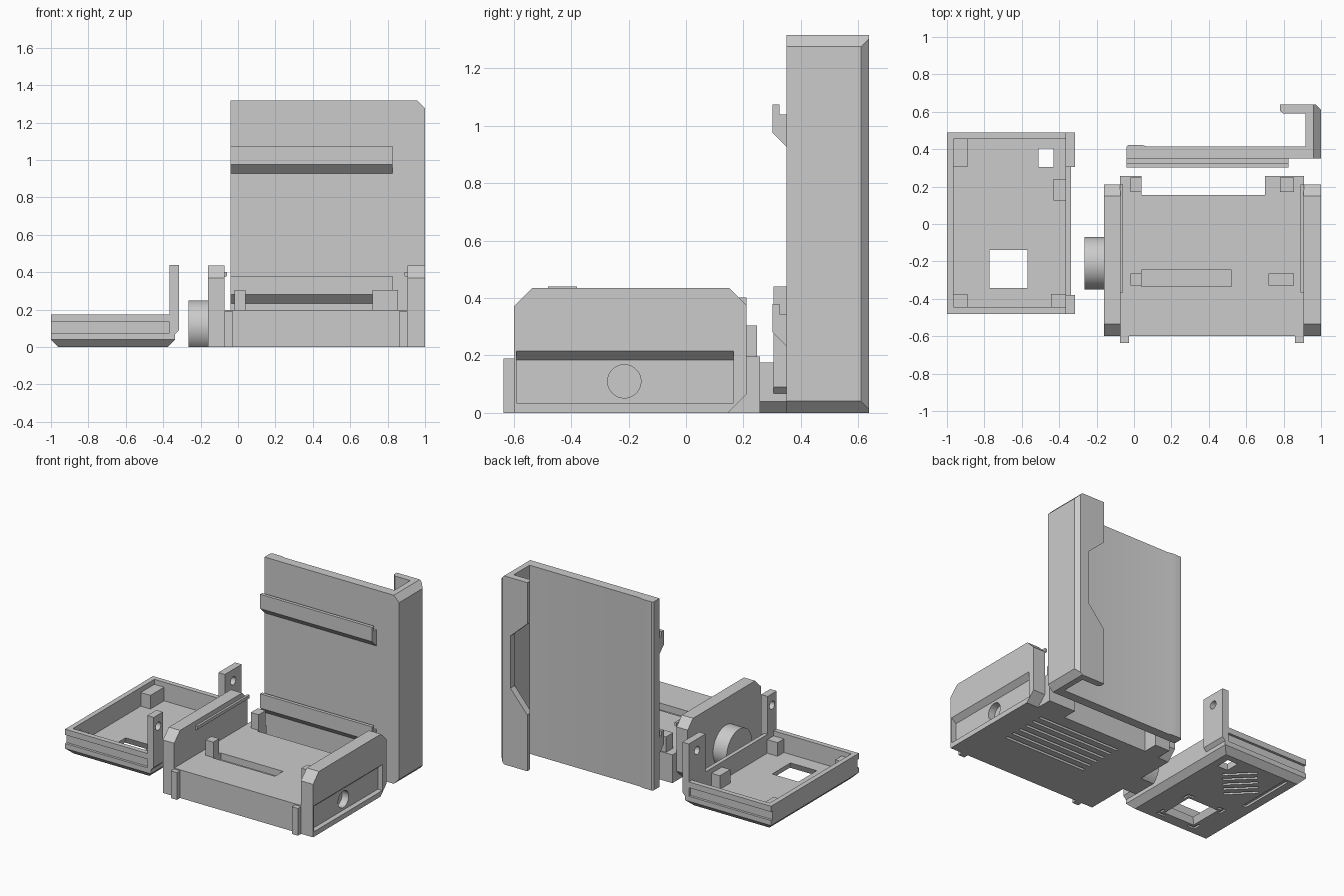
import bpy
import bmesh
from math import radians
from mathutils import Matrix, Vector

cube = bpy.data.objects.get("Cube")
if cube:
    bpy.data.objects.remove(cube, do_unlink=True)

grey = bpy.data.materials.new("plain grey plastic")
grey.use_nodes = True
COLOUR = (0.6, 0.6, 0.6, 1)
grey.diffuse_color = COLOUR
grey.node_tree.nodes["Principled BSDF"].inputs["Base Color"].default_value = COLOUR


def finish(bm, name):
    bmesh.ops.recalc_face_normals(bm, faces=bm.faces)
    mesh = bpy.data.meshes.new(name)
    bm.to_mesh(mesh)
    bm.free()
    mesh.materials.append(grey)
    obj = bpy.data.objects.new(name, mesh)
    bpy.context.collection.objects.link(obj)
    return obj


def prism(name, axis, profile, lo, hi):
    """Extrude a 2D profile along an axis."""
    place = {"x": lambda a, b, t: (t, a, b),
             "y": lambda a, b, t: (a, t, b),
             "z": lambda a, b, t: (a, b, t)}[axis]
    bm = bmesh.new()
    face = bm.faces.new([bm.verts.new(place(a, b, lo)) for a, b in profile])
    out = bmesh.ops.extrude_face_region(bm, geom=[face])
    verts = [v for v in out["geom"] if isinstance(v, bmesh.types.BMVert)]
    bmesh.ops.translate(bm, verts=verts, vec=Vector(place(0, 0, hi - lo)))
    return finish(bm, name)


def box(name, x, y, z, foot=0.0):
    """Box from ranges; foot chamfers the bottom rim."""
    bm = bmesh.new()
    bmesh.ops.create_cube(bm, size=1)
    for v in bm.verts:
        v.co = [r[0] if c < 0 else r[1] for c, r in zip(v.co, (x, y, z))]
    if foot:
        rim = [e for e in bm.edges if all(v.co.z == z[0] or abs(v.co.z - z[0]) < 1e-5 for v in e.verts)]
        bmesh.ops.bevel(bm, geom=rim, offset=foot, segments=1, affect="EDGES")
    return finish(bm, name)


def rod(name, radius, x, y, z):
    """Cylinder lying along x."""
    bm = bmesh.new()
    bmesh.ops.create_cone(bm, cap_ends=True, segments=48, radius1=radius,
                          radius2=radius, depth=x[1] - x[0])
    bm.transform(Matrix.Translation((sum(x) / 2, y, z)) @ Matrix.Rotation(radians(90), 4, "Y"))
    return finish(bm, name)


def select(obj):
    bpy.ops.object.select_all(action="DESELECT")
    obj.select_set(True)
    bpy.context.view_layer.objects.active = obj


def cut(target, cutters):
    """Subtract each cutter, then discard it."""
    select(target)
    for cutter in cutters:
        cutter.hide_render = True
        mod = target.modifiers.new("cut", "BOOLEAN")
        mod.operation = "DIFFERENCE"
        mod.solver = "EXACT"
        mod.object = cutter
        bpy.ops.object.modifier_apply(modifier=mod.name)
        bpy.data.objects.remove(cutter, do_unlink=True)


# ---- Lid tray with side grooves and vents
tray = box("lid_tray", (-1, -0.337), (-0.48, 0.49), (0, 0.175), foot=0.04)
cuts = [box("cavity", (-0.965, -0.365), (-0.445, 0.455), (0.045, 0.3)),
        box("port", (-0.51, -0.43), (0.305, 0.405), (-0.1, 0.1)),
        box("cable_groove", (-0.9, -0.87), (0.02, 0.43), (-0.1, 0.015))]
for y in ((-0.6, -0.463), (0.473, 0.6)):
    cuts.append(box("groove", (-1.1, -0.345), y, (0.075, 0.135)))
window = box("window", (-0.79, -0.55), (-0.36, -0.12), (-0.001, 0.05))
for v in window.data.vertices:
    if v.co.z > 0:
        v.co.x = -0.67 + (v.co.x + 0.67) * 0.83
        v.co.y = -0.24 + (v.co.y + 0.24) * 0.83
cuts.append(window)
# corner marks around the window
for sx in (-1, 1):
    for sy in (-1, 1):
        cx, cy = -0.67 + sx * 0.155, -0.24 + sy * 0.155
        cuts.append(box("mark", sorted((cx, cx - sx * 0.06)), sorted((cy, cy - sy * 0.018)), (-0.1, 0.012)))
        cuts.append(box("mark", sorted((cx, cx - sx * 0.018)), sorted((cy, cy - sy * 0.06)), (-0.1, 0.012)))
# diagonal vents
for i in range(5):
    vent = box("vent", (-0.11, 0.11), (-0.01, 0.01), (-0.1, 0.015))
    vent.data.transform(Matrix.Translation((-0.76 + i * 0.04, 0.14 + i * 0.045, 0))
                        @ Matrix.Rotation(radians(-45), 4, "Z"))
    cuts.append(vent)
cut(tray, cuts)

for x, y in (((-0.965, -0.89), (0.305, 0.455)), ((-0.43, -0.365), (0.125, 0.24)),
             ((-0.965, -0.89), (-0.445, -0.375)), ((-0.445, -0.365), (-0.445, -0.375))):
    box("tray_peg", x, y, (0.04, 0.14))

# ---- Upright hinge tabs on the tray
tab = [(-0.365, 0.44), (-0.315, 0.44), (-0.315, 0.09), (-0.337, 0.068), (-0.365, 0.068)]
for y in ((-0.48, -0.38), (0.305, 0.49)):
    lug = prism("hinge_tab", "y", tab, *y)
    cut(lug, [rod("tab_hole", 0.028, (-0.5, -0.2), sum(y) / 2, 0.36)])

# ---- Base body with rear ears
body = prism("base_body", "z", [(-0.075, -0.6), (0.908, -0.6), (0.908, 0.257), (0.7, 0.257),
                                (0.7, 0.155), (0.04, 0.155), (0.04, 0.257), (-0.075, 0.257)], 0, 0.197)
cuts = [box("top_slot", (0.04, 0.52), (-0.335, -0.245), (0.15, 0.3))]
for i in range(6):
    y = -0.27 + i * 0.065
    cuts.append(box("floor_vent", (0.18, 0.82), (y - 0.01, y + 0.01), (-0.1, 0.02)))
cut(body, cuts)

for x, y in (((-0.02, 0.04), (-0.33, -0.265)), ((0.72, 0.855), (-0.33, -0.265)),
             ((-0.02, 0.04), (0.17, 0.248)), ((0.78, 0.855), (0.17, 0.248))):
    box("base_peg", x, y, (0.19, 0.305))
for x in ((-0.075, -0.027), (0.86, 0.908)):
    box("front_clip", x, (-0.635, -0.59), (0, 0.19))

# ---- Side plates with inner rails
plate = [(-0.6, 0), (0.145, 0), (0.21, 0.065), (0.21, 0.375), (0.15, 0.435), (-0.535, 0.435), (-0.6, 0.37)]
rail = [(0, 0.372), (0.017, 0.38), (0.017, 0.402), (0, 0.402)]
prism("right_side_plate", "x", plate, -0.16, -0.073)
prism("right_inner_rail", "y", [(-0.075 + a, z) for a, z in rail], -0.365, 0.21)
left_plate = prism("left_side_plate", "x", plate, 0.906, 1)
prism("left_inner_rail", "y", [(0.908 - a, z) for a, z in rail], -0.365, 0.21)
# sloped recess, thumb relief and hole
recess = prism("recess", "y", [(0.965, 0.035), (1.001, 0.035), (1.001, 0.217), (0.965, 0.185)], -0.59, 0.165)
cut(left_plate, [recess, rod("thumb_relief", 0.088, (0.965, 1.1), -0.215, 0.11),
                 rod("button_hole", 0.058, (0.915, 1.1), -0.215, 0.11)])

# ---- Round knob with a flat underside
knob = rod("side_knob", 0.14, (-0.265, -0.15), -0.21, 0.11)
cut(knob, [box("knob_trim", (-0.5, 0.5), (-0.5, 0.5), (-0.5, 0))])

# ---- Tall cover: J-shaped section with a thickened free edge
section = [(-0.04, 0.35), (1, 0.35), (1, 0.61), (0.972, 0.638), (0.78, 0.638), (0.78, 0.605),
           (0.8, 0.59), (0.918, 0.59), (0.918, 0.415), (0.07, 0.415), (0.04, 0.423),
           (-0.03, 0.423), (-0.04, 0.413)]
cover = prism("tall_cover", "z", section, 0, 1.317)
cut(cover, [
    prism("top_corner", "y", [(0.957, 1.319), (1.002, 1.274), (1.1, 1.4)], 0, 1),
    prism("bottom_corner", "y", [(0.957, -0.002), (1.002, 0.043), (1.1, -0.1)], 0, 1),
    prism("flange_notch", "y", [(0.7, 1.1), (0.91, 0.91), (0.91, 0.545), (0.7, 0.3)], 0.5, 0.7)])

# ---- Hooked rails across the cover front
for z in (0.23, 0.925):
    hook = [(0.352, z), (0.302, z + 0.05), (0.302, z + 0.15), (0.325, z + 0.15),
            (0.325, z + 0.115), (0.352, z + 0.115)]
    prism("hook_rail", "x", hook, -0.04, 0.825)

for obj in bpy.context.collection.objects:
    if obj.type == "MESH" and obj.data.materials and obj.data.materials[0] == grey:
        select(obj)
        bpy.ops.object.shade_smooth_by_angle(angle=radians(20))
